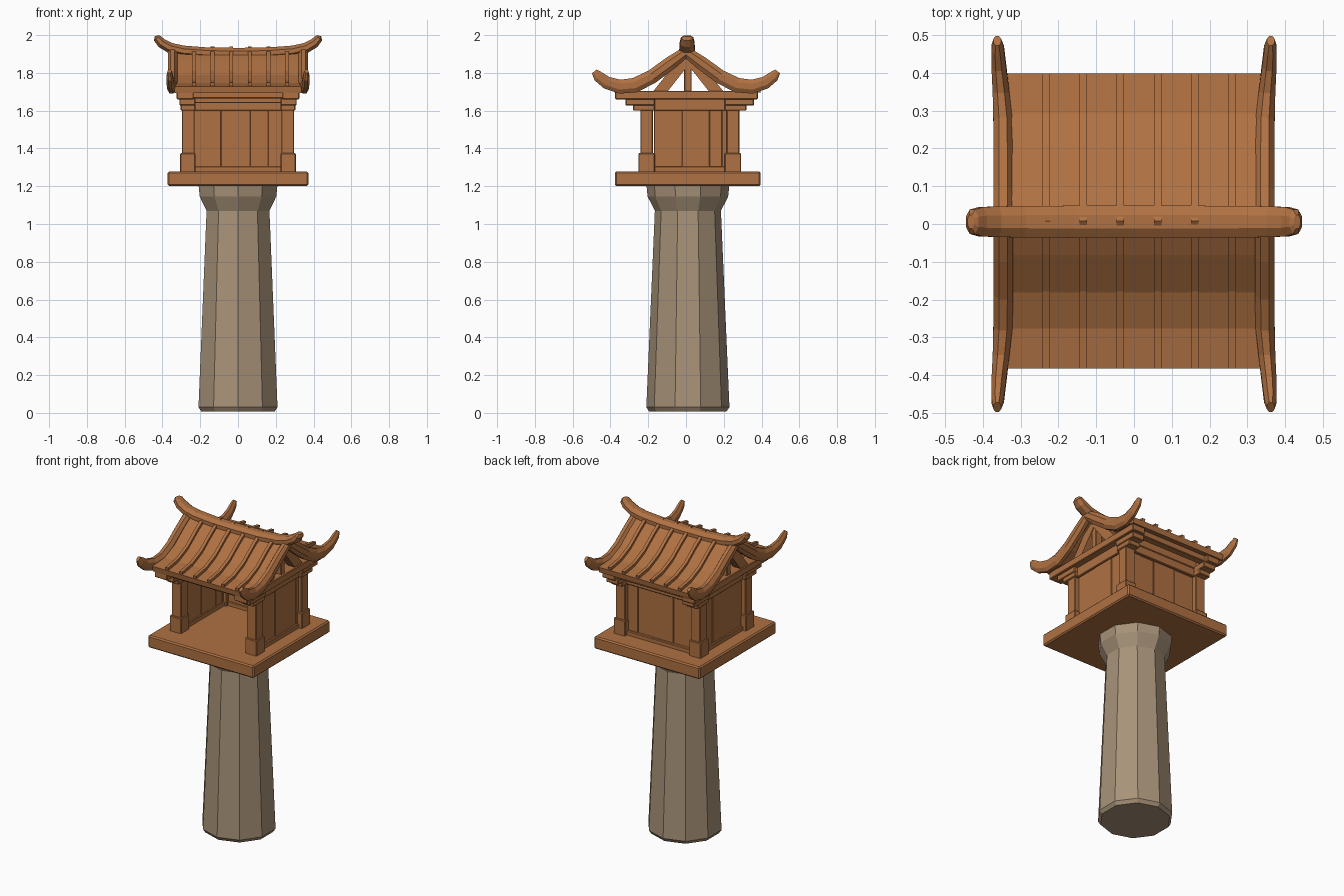
import bpy, bmesh, math
from mathutils import Vector

if "Cube" in bpy.data.objects:
    bpy.data.objects.remove(bpy.data.objects["Cube"])


def material(name, col):
    m = bpy.data.materials.new(name)
    m.diffuse_color = (*col, 1)
    m.use_nodes = True
    m.node_tree.nodes["Principled BSDF"].inputs["Base Color"].default_value = m.diffuse_color
    return m


WOOD = material("warm wood", (0.43, 0.165, 0.055))
STONE = material("tan stone", (0.39, 0.29, 0.19))


def finish(name, bm, mat):
    bmesh.ops.recalc_face_normals(bm, faces=bm.faces)
    me = bpy.data.meshes.new(name)
    bm.to_mesh(me)
    bm.free()
    me.materials.append(mat)
    ob = bpy.data.objects.new(name, me)
    bpy.context.collection.objects.link(ob)
    return ob


def loft(bm, rings):
    rows = [[bm.verts.new(p) for p in r] for r in rings]
    n = len(rows[0])
    for a, b in zip(rows, rows[1:]):
        for i in range(n):
            j = (i + 1) % n
            bm.faces.new((a[i], a[j], b[j], b[i]))
    bm.faces.new(rows[0])
    bm.faces.new(rows[-1])


def box(name, x0, x1, y0, y1, z0, z1, bevel=0.004):
    bm = bmesh.new()
    loft(bm, [[(x0, y0, z), (x1, y0, z), (x1, y1, z), (x0, y1, z)] for z in (z0, z1)])
    if bevel:
        bmesh.ops.bevel(bm, geom=bm.edges[:], offset=bevel, segments=1, affect='EDGES')
    return finish(name, bm, WOOD)


BOX = [(-.5, -.5), (.5, -.5), (.5, .5), (-.5, .5)]
ROUND = [(math.cos(math.radians(22.5 + 45 * i)) / 2,
          math.sin(math.radians(22.5 + 45 * i)) / 2) for i in range(8)]


def sweep(name, path, sizes, side, section):
    """Sweep a section along a path; side is the fixed width axis."""
    pts = [Vector(p) for p in path]
    side = Vector(side)
    rings = []
    for i, p in enumerate(pts):
        t = (pts[min(i + 1, len(pts) - 1)] - pts[max(i - 1, 0)]).normalized()
        n = t.cross(side).normalized()
        w, h = sizes[i]
        rings.append([p + side * (a * w) + n * (b * h) for a, b in section])
    bm = bmesh.new()
    loft(bm, rings)
    return finish(name, bm, WOOD)


# ten-sided stone pillar with flared top
bm = bmesh.new()
loft(bm, [[(r * math.cos(math.radians(36 * i - 90)),
            r * math.sin(math.radians(36 * i - 90)) + 0.01, z) for i in range(10)]
          for r, z in [(.205, .008), (.22, .03), (.175, 1.07), (.213, 1.145), (.22, 1.21)]])
finish("stone_pillar", bm, STONE)

# platform
box("platform", -.372, .372, -.376, .395, 1.2, 1.278, .008)

# corner posts with bases and stepped brackets
CY = 0.02
for sx in (-1, 1):
    for sy in (-1, 1):
        tag = ("left" if sx < 0 else "right") + ("_front" if sy < 0 else "_back")

        def corner(name, x0, x1, y0, y1, z0, z1):
            xs = sorted((sx * x0, sx * x1))
            ys = sorted((CY + sy * y0, CY + sy * y1))
            box(name + "_" + tag, *xs, *ys, z0, z1)
        corner("post", .23, .297, .195, .262, 1.27, 1.64)
        corner("post_base", .225, .306, .185, .272, 1.27, 1.375)
        corner("bracket_lower", .225, .304, .185, .30, 1.60, 1.635)
        corner("bracket_upper", .225, .31, .185, .34, 1.628, 1.665)

# side walls of planks, framed by rails
for sx, tag in ((-1, "left"), (1, "right")):
    def side(name, x0, x1, *rest):
        box(name + "_" + tag, *sorted((sx * x0, sx * x1)), *rest)
    cuts = [-.17, -.02, .125, .19, .22]
    for i, (a, b) in enumerate(zip(cuts, cuts[1:])):
        side("side_plank_%d" % i, .245, .272 + .003 * (i % 2), a, b, 1.28, 1.63, .002)
    side("side_bottom_rail", .24, .285, -.17, .21, 1.27, 1.305)
    side("side_top_rail", .24, .285, -.17, .21, 1.60, 1.665)
    side("roof_plate", .235, .325, -.375, .38, 1.66, 1.705)

# back wall of planks, framed by rails
cuts = [-.235, -.09, .065, .16, .235]
for i, (a, b) in enumerate(zip(cuts, cuts[1:])):
    box("back_plank_%d" % i, a, b, .225, .252 + .003 * (i % 2), 1.28, 1.63, .002)
box("back_bottom_rail", -.235, .235, .22, .27, 1.27, 1.305)
box("back_top_rail", -.235, .235, .22, .27, 1.60, 1.665)
# cross beams
box("front_beam", -.30, .30, -.235, -.175, 1.64, 1.70)
box("back_beam", -.30, .30, .215, .275, 1.65, 1.70)
box("front_eave_beam", -.325, .325, -.335, -.285, 1.665, 1.705)
box("back_eave_beam", -.325, .325, .31, .355, 1.665, 1.705)

# curved roof sheet and battens
RY = 0.008
half = [(.08, 1.85), (.18, 1.775), (.28, 1.73), (.388, 1.712)]
line = [(-y, z) for y, z in reversed(half)] + [(0, 1.905)] + half


def roof_path(x, dz):
    return [(x, y + RY, z + dz) for y, z in line]


sweep("roof_sheet", roof_path(0, 0), [(.67, .035)] * 9, (1, 0, 0), BOX)
for i in range(6):
    sweep("roof_batten_%d" % i, roof_path(-.233 + .0985 * i, .022),
          [(.02, .028)] * 9, (1, 0, 0), BOX)

# upswept gable boards
arm = [(.08, 1.853, .346, .056, .078), (.18, 1.780, .346, .056, .08),
       (.27, 1.735, .347, .055, .085), (.35, 1.727, .352, .048, .08),
       (.42, 1.748, .358, .042, .072), (.465, 1.782, .361, .036, .062),
       (.485, 1.808, .362, .022, .035)]
for sx, tag in ((-1, "left"), (1, "right")):
    full = [(-a[0], *a[1:]) for a in reversed(arm)] + [(0, 1.91, .346, .056, .075)] + arm
    sweep("gable_board_" + tag, [(sx * x, y, z) for y, z, x, w, h in full],
          [(w, h) for *_, w, h in full], (1, 0, 0), ROUND)
    # gable king post and struts
    box("king_post_" + tag, *sorted((sx * .265, sx * .31)), -.01, .03, 1.69, 1.88)
    for sy in (-1, 1):
        sweep("gable_strut_%s_%s" % (tag, "front" if sy < 0 else "back"),
              [(sx * .29, .012 + sy * .165, 1.68), (sx * .29, .012 + sy * .015, 1.87)],
              [(.05, .06)] * 2, (1, 0, 0), BOX)

# ridge beam with upturned ends
rh = [(.16, 1.906, .092, .062), (.29, 1.916, .09, .062), (.36, 1.932, .088, .06),
      (.405, 1.958, .084, .056), (.428, 1.984, .07, .045), (.432, 1.996, .04, .02)]
full = [(-a[0], *a[1:]) for a in reversed(rh)] + [(0, 1.904, .092, .062)] + rh
sweep("ridge_beam", [(x, .006, z) for x, z, w, h in full],
      [(w, h) for *_, w, h in full], (0, 1, 0), ROUND)
